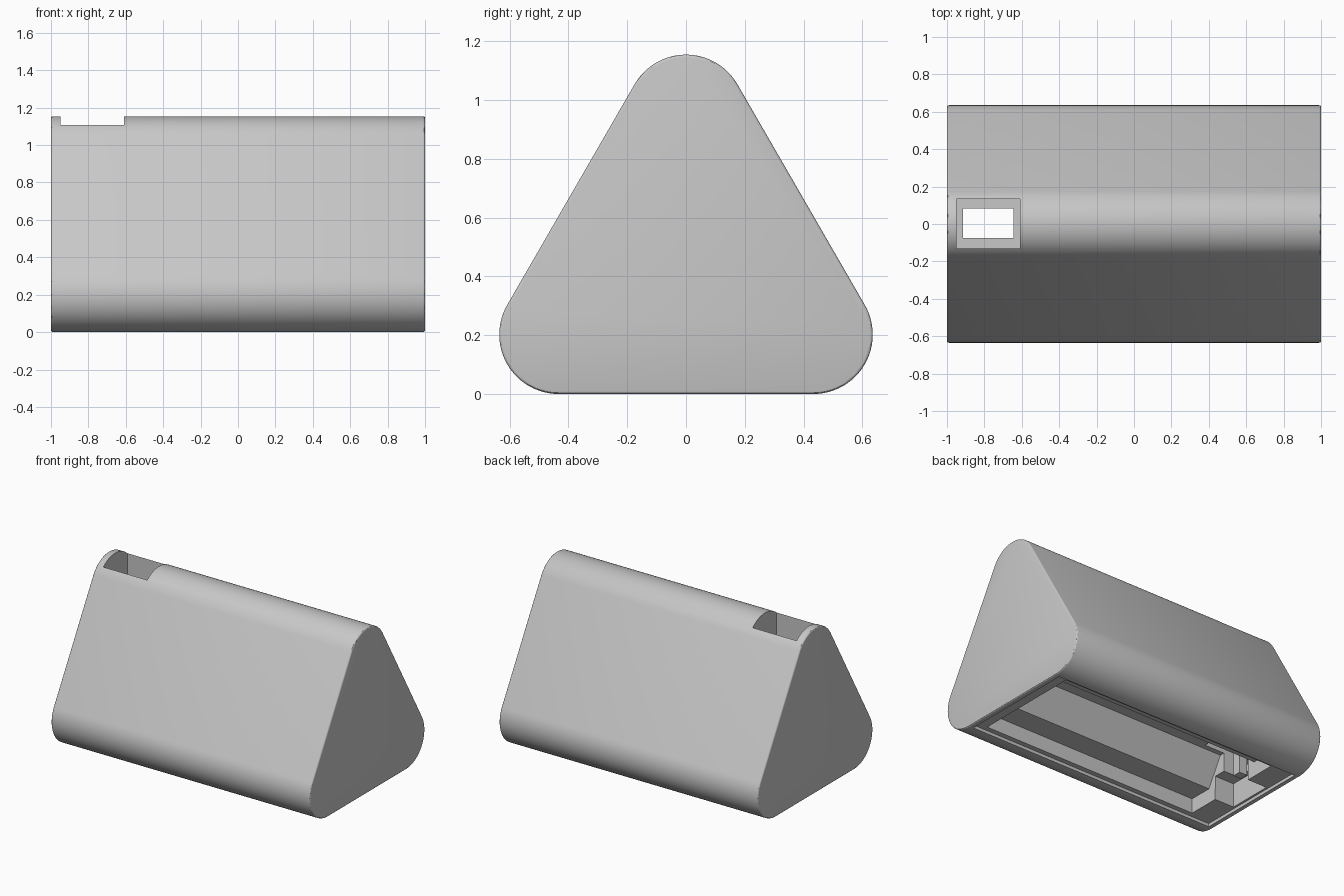
import bpy, bmesh, math
from mathutils import Vector

if "Cube" in bpy.data.objects:
    bpy.data.objects.remove(bpy.data.objects["Cube"])

GREY = (0.57, 0.57, 0.57, 1)
grey = bpy.data.materials.new("light_grey")
grey.use_nodes = True
grey.diffuse_color = GREY
shader = next(n for n in grey.node_tree.nodes if n.type == "BSDF_PRINCIPLED")
shader.inputs["Base Color"].default_value = GREY


def prism(name, profile, x0, x1, bevel=0):
    """Extrude a (y, z) profile along x, optionally rounding the end rims."""
    bm = bmesh.new()
    cap = bm.faces.new([bm.verts.new((x0, y, z)) for y, z in profile])
    ext = bmesh.ops.extrude_face_region(bm, geom=[cap])
    moved = [v for v in ext["geom"] if isinstance(v, bmesh.types.BMVert)]
    bmesh.ops.translate(bm, verts=moved, vec=Vector((x1 - x0, 0, 0)))
    bmesh.ops.recalc_face_normals(bm, faces=bm.faces[:])
    if bevel:
        rims = [e for e in bm.edges if abs(e.verts[0].co.x - e.verts[1].co.x) < 1e-5]
        bmesh.ops.bevel(bm, geom=rims, offset=bevel, segments=3,
                        profile=0.5, affect="EDGES")
    mesh = bpy.data.meshes.new(name)
    bm.to_mesh(mesh)
    bm.free()
    obj = bpy.data.objects.new(name, mesh)
    bpy.context.collection.objects.link(obj)
    return obj


def rect(y0, y1, z0, z1):
    return [(y0, z0), (y1, z0), (y1, z1), (y0, z1)]


# Body: rounded equilateral triangle swept along x
R, SIDE, STEPS = 0.202, 0.866, 24
RISE = SIDE * math.sqrt(3) / 2
corners = [(SIDE / 2, R, -90), (0, R + RISE, 30), (-SIDE / 2, R, 150)]
outline = []
for cy, cz, start in corners:
    for i in range(STEPS + 1):
        a = math.radians(start + 120 * i / STEPS)
        outline.append((cy + R * math.cos(a), cz + R * math.sin(a)))
body = prism("body", outline, -1, 1, bevel=0.01)
body.data.materials.append(grey)

# Cavities: lid recess, wide tray, sloped channel, end channel, shaft, top pocket
slope = [(-0.22, 0.1), (0.22, 0.1), (0.22, 0.13), (0.11, 0.32), (-0.11, 0.32), (-0.22, 0.13)]
cavities = [
    ("lid_recess", rect(-0.42, 0.42, -0.1, 0.022), -0.965, 0.965),
    ("tray", rect(-0.385, 0.385, -0.05, 0.125), -0.8, 0.88),
    ("sloped_channel", slope, -0.801, 0.879),
    ("end_channel", rect(-0.16, 0.16, -0.04, 0.19), -0.95, -0.75),
    ("shaft", rect(-0.075, 0.083, 0.05, 0.9), -0.915, -0.645),
    ("top_pocket", rect(-0.13, 0.135, 0.6, 1.4), -0.95, -0.61),
]
bpy.context.view_layer.objects.active = body
for name, profile, x0, x1 in cavities:
    cutter = prism(name, profile, x0, x1)
    cutter.hide_render = True
    mod = body.modifiers.new(name, "BOOLEAN")
    mod.operation = "DIFFERENCE"
    mod.solver = "EXACT"
    mod.object = cutter
    bpy.ops.object.modifier_apply(modifier=name)
    bpy.data.objects.remove(cutter)

# Small post beside the shaft, hanging from the channel ceiling
post = prism("inner_post", rect(0.09, 0.15, 0.06, 0.33), -0.8, -0.74)
post.data.materials.append(grey)

bpy.ops.object.select_all(action="DESELECT")
body.select_set(True)
bpy.ops.object.shade_smooth_by_angle(angle=math.radians(30))
